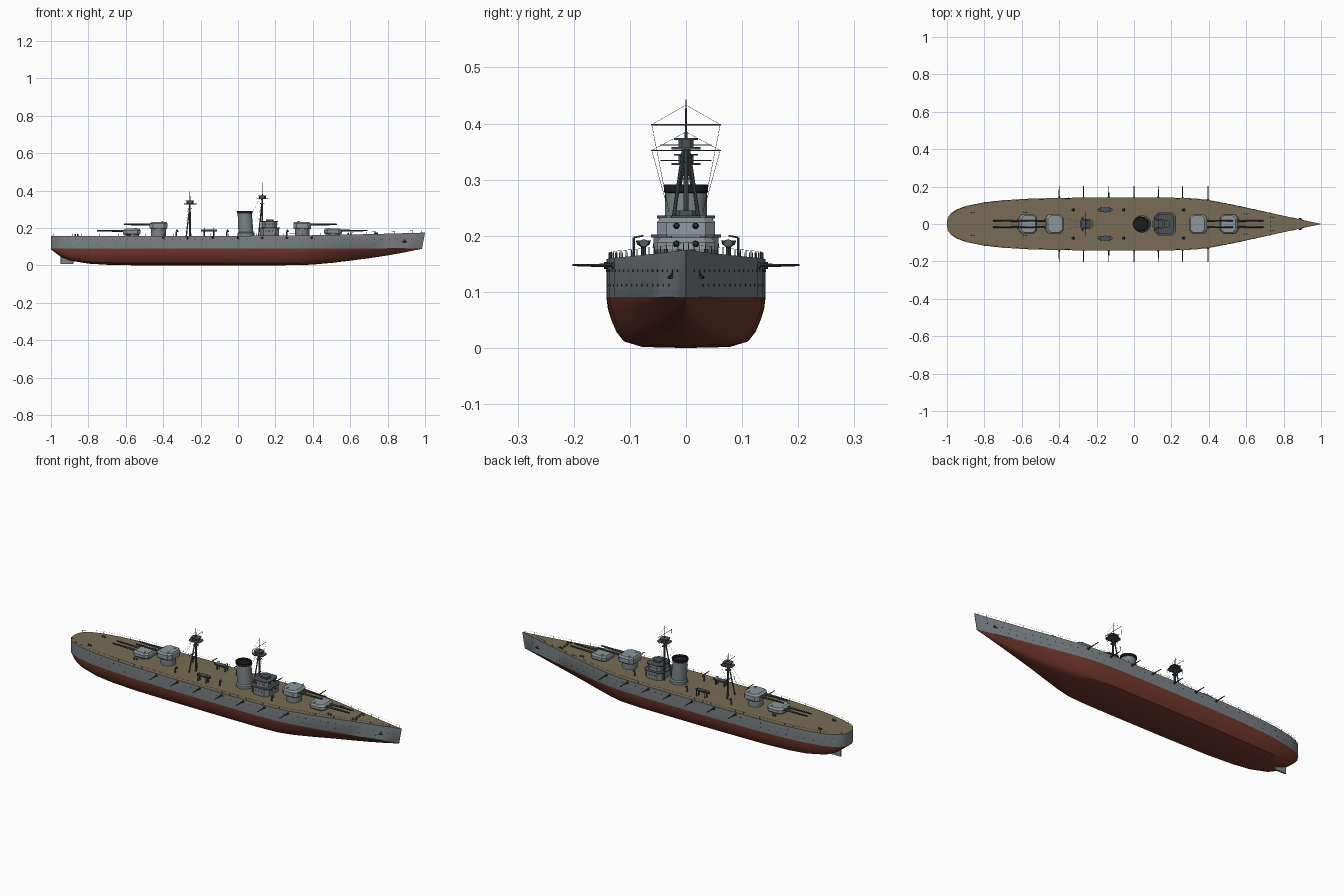
import bpy, bmesh, math
from mathutils import Vector, Matrix

if "Cube" in bpy.data.objects:
    bpy.data.objects.remove(bpy.data.objects["Cube"])

def mat(name, r, g, b):
    m = bpy.data.materials.new(name)
    m.diffuse_color = (r, g, b, 1)
    m.use_nodes = True
    m.node_tree.nodes["Principled BSDF"].inputs["Base Color"].default_value = m.diffuse_color
    return m

HULL = mat("hull_grey", 0.20, 0.228, 0.24)
RED = mat("antifouling_red", 0.17, 0.040, 0.026)
DECK = mat("deck_timber", 0.19, 0.15, 0.09)
LIGHT = mat("turret_grey", 0.27, 0.305, 0.325)
DARK = mat("dark_grey", 0.075, 0.09, 0.097)
STEEL = mat("gun_steel", 0.035, 0.04, 0.043)
BLACK = mat("funnel_black", 0.012, 0.012, 0.013)

def finish(bm, name, *mats, smooth=True):
    bmesh.ops.recalc_face_normals(bm, faces=bm.faces)
    me = bpy.data.meshes.new(name)
    bm.to_mesh(me)
    bm.free()
    ob = bpy.data.objects.new(name, me)
    bpy.context.collection.objects.link(ob)
    for m in mats:
        me.materials.append(m)
    if smooth:
        bpy.ops.object.select_all(action='DESELECT')
        ob.select_set(True)
        bpy.context.view_layer.objects.active = ob
        bpy.ops.object.shade_smooth_by_angle(angle=math.radians(32))
    return ob

def loft(bm, rings, caps=True):
    """Skin closed rings of equal length."""
    vs = [[bm.verts.new(p) for p in r] for r in rings]
    n = len(vs[0])
    for a, b in zip(vs, vs[1:]):
        for i in range(n):
            bm.faces.new((a[i], a[(i + 1) % n], b[(i + 1) % n], b[i]))
    if caps:
        bm.faces.new(vs[0])
        bm.faces.new(vs[-1])

def tube(bm, p, q, r1, r2=None, seg=8):
    p, q = Vector(p), Vector(q)
    d = q - p
    M = Matrix.Translation((p + q) / 2) @ d.to_track_quat('Z', 'Y').to_matrix().to_4x4()
    bmesh.ops.create_cone(bm, cap_ends=True, segments=seg, radius1=r1,
                          radius2=r1 if r2 is None else r2, depth=d.length, matrix=M)

def octagon(x0, x1, hy, c, z):
    return [(x0 + c, -hy, z), (x1 - c, -hy, z), (x1, -hy + c, z), (x1, hy - c, z),
            (x1 - c, hy, z), (x0 + c, hy, z), (x0, hy - c, z), (x0, -hy + c, z)]

def ellipse(cx, rx, ry, z, n=32):
    return [(cx + rx * math.cos(t * math.tau / n), ry * math.sin(t * math.tau / n), z) for t in range(n)]

# Hull stations: x, half beam, keel height
ST = [(-1, .018, .088), (-.993, .038, .08), (-.98, .056, .07), (-.95, .077, .047), (-.9, .096, .026),
      (-.8, .116, .009), (-.7, .127, .003), (-.55, .136, 0), (-.3, .141, 0), (0, .142, 0), (.2, .141, 0),
      (.32, .137, .001), (.4, .128, .004), (.5, .109, .013), (.6, .088, .025), (.7, .066, .038),
      (.8, .044, .053), (.9, .022, .069), (.96, .009, .081), (1, .001, .088)]
WL = .091
SECTION = [(1, 0), (.98, .24), (.935, .46), (.875, .68), (.78, .87), (.55, .98), (0, 1)]

def half_beam(x):
    for a, b in zip(ST, ST[1:]):
        if x <= b[0]:
            return a[1] + (b[1] - a[1]) * (x - a[0]) / (b[0] - a[0])
    return ST[-1][1]

def deck_z(x):
    return .158 + .017 * max(0, (x - .1) / .9) ** 1.6

def station(x, w, k):
    v = min(1, max(0, (x - .3) / .6)) * .75
    side = [(w, deck_z(x))]
    for f, g in SECTION:
        side.append((w * (f * (1 - v) + (1 - g) * v), WL - (WL - k) * g))
    ring = side + [(-y, z) for y, z in side[-2::-1]]
    rake = max(0, (x - .8) / .2) * .016
    return [(x - rake * (deck_z(x) - z) / .085, y, z) for y, z in ring]

bm = bmesh.new()
loft(bm, [station(*s) for s in ST])
for f in bm.faces:
    zs = [v.co.z for v in f.verts]
    f.material_index = 1 if max(zs) < WL + .001 else (2 if min(zs) > .15 else 0)
finish(bm, "hull", HULL, RED, DECK)

# Rudder
bm = bmesh.new()
loft(bm, [octagon(-.95, -.88, .004, .003, z) for z in (.008, .06)])
finish(bm, "rudder", HULL, smooth=False)

# Portholes, two rows along each side, and anchors
bm = bmesh.new()
for s in (-1, 1):
    for z, n, x0, x1 in ((.138, 48, -.95, .93), (.112, 14, .3, .86), (.112, 8, -.9, -.55)):
        for i in range(n):
            x = x0 + (x1 - x0) * i / (n - 1)
            w = half_beam(x)
            tube(bm, (x, s * (w - .003), z), (x, s * (w + .0008), z), .0022)
    tube(bm, (.89, s * .02, .14), (.89, s * .029, .125), .002)
    tube(bm, (.88, s * .03, .126), (.9, s * .026, .126), .003)
finish(bm, "portholes_and_anchors", STEEL)

# Side battery: seven guns on each beam
bm = bmesh.new()
for s in (-1, 1):
    for x in (-.4, -.27, -.135, 0, .13, .26, .395):
        w = half_beam(x)
        tube(bm, (x, s * (w - .01), .147), (x, s * (w + .004), .147), .008, .006, 12)
        tube(bm, (x, s * w, .147), (x, s * .202, .148), .0032, .002)
finish(bm, "side_guns", STEEL)

# Main turrets: facing direction, centre x, base z, roof z
for name, s, cx, z0, z1 in (("fore_lower", 1, .508, .168, .197), ("fore_raised", 1, .343, .195, .233),
                            ("aft_lower", -1, -.568, .166, .196), ("aft_raised", -1, -.425, .195, .233)):
    bm = bmesh.new()
    rings = [octagon(-.044, .046, .047, .016, z0), octagon(-.047, .048, .052, .017, z0 + .008),
             octagon(-.047, .046, .052, .017, z1 - .009), octagon(-.042, .034, .045, .015, z1)]
    loft(bm, [[(cx + s * x, y, z) for x, y, z in r] for r in rings])
    for y in (-.03, .03):
        tube(bm, (cx - s * .02, y, z1 - .002), (cx - s * .02, y, z1 + .003), .005)
    finish(bm, name + "_turret", LIGHT, smooth=False)
    bm = bmesh.new()
    tube(bm, (cx, 0, .15), (cx, 0, z0 + .002), .039, .039, 28)
    finish(bm, name + "_barbette", HULL)
    bm = bmesh.new()
    zb = z0 + (z1 - z0) * .6
    for y in (-.017, .017):
        tube(bm, (cx + s * .035, y, zb), (cx + s * .09, y, zb), .0062, .005, 12)
        tube(bm, (cx + s * .09, y, zb), (cx + s * .185, y, zb + .001), .0048, .0036, 12)
    finish(bm, name + "_barrels", STEEL)

# Bridge: two tiers with overhanging roofs
bm = bmesh.new()
loft(bm, [octagon(.118, .218, .058, .018, z) for z in (.15, .198)])
loft(bm, [octagon(.13, .208, .048, .015, z) for z in (.198, .232)])
finish(bm, "bridge_walls", HULL, smooth=False)
bm = bmesh.new()
loft(bm, [octagon(.11, .225, .062, .02, z) for z in (.197, .202)])
loft(bm, [octagon(.12, .215, .052, .017, z) for z in (.231, .236)])
loft(bm, [octagon(.15, .19, .018, .006, z) for z in (.235, .245)])
finish(bm, "bridge_roofs", DARK, smooth=False)
bm = bmesh.new()
for z, x, hy in ((.183, .218, .058), (.22, .208, .048)):
    for s in (-1, 1):
        tube(bm, (x - .002, s * .017, z), (x + .002, s * .017, z), .0045, seg=12)
        for xx in (.15, .167, .184):
            tube(bm, (xx, s * (hy - .002), z), (xx, s * (hy + .001), z), .0035, seg=12)
finish(bm, "bridge_windows", BLACK)

# Funnel: raked casing, plinth and black open cap
bm = bmesh.new()
loft(bm, [ellipse(.043, .046, .045, .15), ellipse(.043, .046, .045, .172), ellipse(.042, .04, .039, .178),
          ellipse(.036, .038, .037, .279)])
finish(bm, "funnel", HULL)
bm = bmesh.new()
loft(bm, [ellipse(.036, .038, .037, .276), ellipse(.036, .042, .0395, .278), ellipse(.035, .042, .0395, .291),
          ellipse(.035, .036, .034, .291), ellipse(.035, .036, .034, .28)])
finish(bm, "funnel_cap", BLACK)

# Tripod masts: x, spotting top z, tip z, yard z
for name, x, zt, tip, yard in (("fore", .13, .358, .443, .398), ("aft", -.257, .33, .395, .352)):
    bm = bmesh.new()
    tube(bm, (x, 0, .15), (x, 0, zt), .0055, .004)
    tube(bm, (x, 0, zt), (x, 0, tip), .0028, .001)
    for s in (-1, 1):
        tube(bm, (x - .02, s * .034, .15), (x, s * .004, zt), .0038, .003)
    tube(bm, (x, -.062, yard), (x, .062, yard), .0011)
    tube(bm, (x, -.045, zt + .004), (x, .045, zt + .004), .0011)
    finish(bm, name + "_mast", DARK)
    bm = bmesh.new()
    loft(bm, [octagon(x - .032, x + .034, .026, .009, z) for z in (zt - .004, zt)])
    loft(bm, [octagon(x - .019, x + .019, .013, .006, z) for z in (zt, zt + .013)])
    loft(bm, [octagon(x - .023, x + .023, .021, .007, z) for z in (zt + .013, zt + .016)])
    loft(bm, [octagon(x - .012, x + .012, .012, .004, z) for z in (zt - .03, zt - .027)])
    finish(bm, name + "_spotting_top", DARK, smooth=False)
    bm = bmesh.new()
    for s in (-1, 1):
        tube(bm, (x, s * .061, yard), (x - .02, s * .03, .24), .0004, seg=3)
        tube(bm, (x, 0, tip - .01), (x, s * .061, yard), .0004, seg=3)
        tube(bm, (x, 0, zt + .02), (x - .1, s * .03, .2), .0004, seg=3)
    finish(bm, name + "_rigging", STEEL, smooth=False)

# Ship's boats on davits
for name, s in (("starboard", -1), ("port", 1)):
    bm = bmesh.new()
    rings = []
    for t in (-1, -.8, -.4, 0, .4, .8, 1):
        h = .0125 * (1 - t * t) ** .5 + .001
        c = (-.155 + .043 * t, s * .076)
        rings.append([(c[0], c[1] + h * a, .192 - .012 * b) for a, b in
                      ((1, 0), (.85, .6), (.3, 1), (-.3, 1), (-.85, .6), (-1, 0))])
    loft(bm, rings)
    finish(bm, name + "_boat", DARK)
    bm = bmesh.new()
    for x in (-.18, -.13):
        tube(bm, (x, s * .076, .155), (x, s * .076, .182), .004)
        tube(bm, (x, s * .093, .155), (x, s * .093, .197), .002)
        tube(bm, (x, s * .093, .197), (x, s * .076, .2), .0015)
    finish(bm, name + "_davits", DARK)

# Deck fittings: bollards, vents and capstans
bm = bmesh.new()
for s in (-1, 1):
    for x in (-.87, -.59, .59, .73):
        y = s * min(.062, half_beam(x) * .6)
        tube(bm, (x, y, .155), (x, y, deck_z(x) + .009), .004)
        tube(bm, (x + .014, y, .155), (x + .014, y, deck_z(x) + .009), .004)
    for x in (-.33, -.06, .26):
        tube(bm, (x, s * .075, .155), (x, s * .075, .182), .004)
        tube(bm, (x, s * .075, .182), (x + .009, s * .075, .187), .005, .008)
    tube(bm, (.735, s * .012, .155), (.735, s * .012, deck_z(.735) + .008), .005)
finish(bm, "deck_fittings", DARK)

# Guard rail round the deck edge
bm = bmesh.new()
for s in (-1, 1):
    pts = [(x, s * half_beam(x) * .965, deck_z(x)) for x in (-.985 + .0492 * i for i in range(41))]
    for x, y, z in pts:
        tube(bm, (x, y, z - .001), (x, y, z + .012), .0008, seg=4)
    for a, b in zip(pts, pts[1:]):
        tube(bm, (a[0], a[1], a[2] + .012), (b[0], b[1], b[2] + .012), .0003, seg=3)
finish(bm, "guard_rail", HULL, smooth=False)
